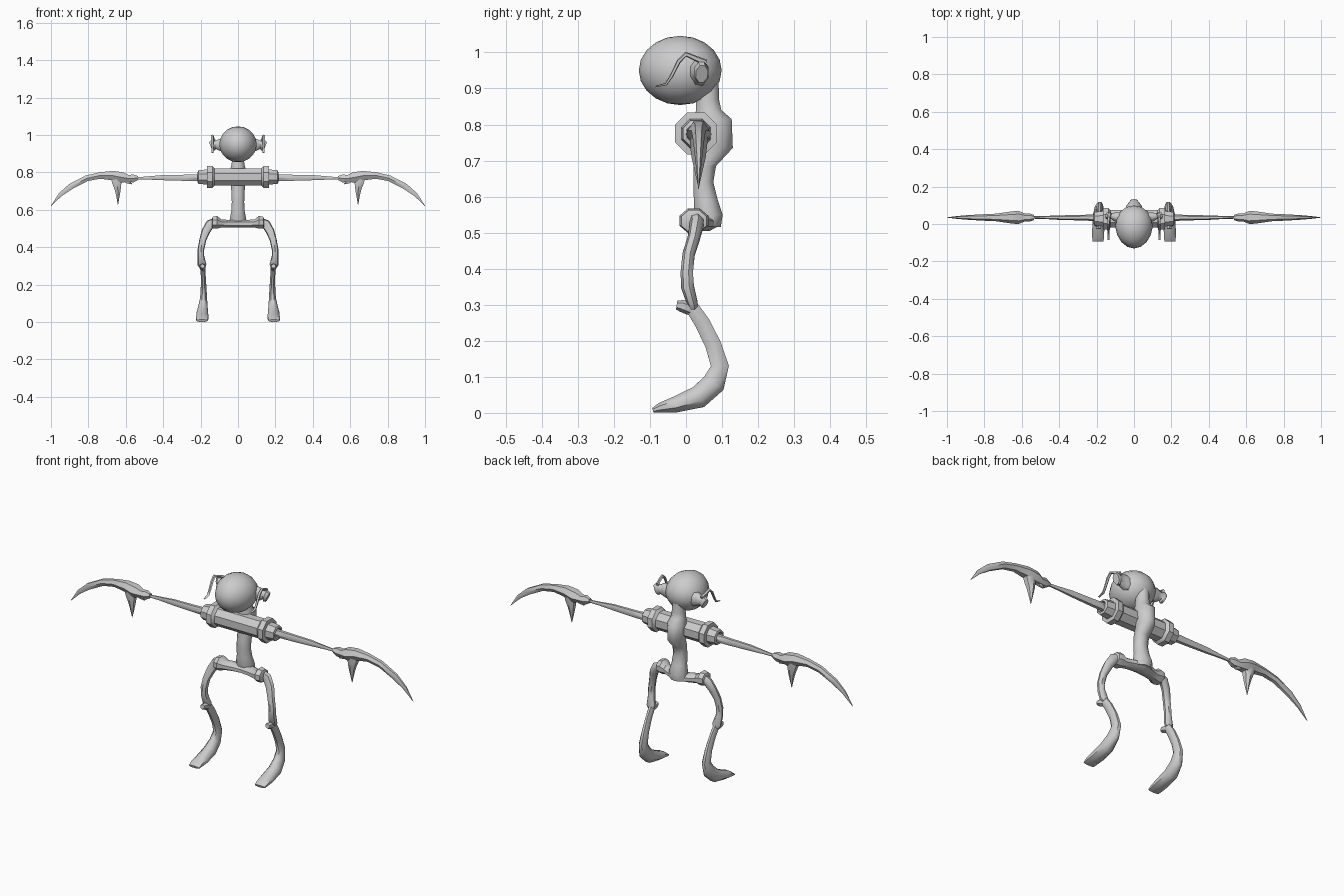
import bpy, bmesh, math
from mathutils import Vector


def finish(obj, mirror=False, angle=50):
    bpy.context.view_layer.objects.active = obj
    for o in bpy.context.selected_objects:
        o.select_set(False)
    obj.select_set(True)
    bpy.ops.object.shade_smooth_by_angle(angle=math.radians(angle))
    if mirror:
        obj.modifiers.new("mirror", 'MIRROR')
    return obj


def loft(name, secs, ref, n=8, mirror=True, axis=None, angle=50):
    """Skin rings (x, y, z, half size along ref, other half size) along a path."""
    bm = bmesh.new()
    ref = Vector(ref)
    pts = [Vector(s[:3]) for s in secs]
    rings = []
    for i, s in enumerate(secs):
        a, b = pts[max(i - 1, 0)], pts[min(i + 1, len(pts) - 1)]
        t = Vector(axis) if axis else (b - a).normalized()
        u = (ref - t * ref.dot(t)).normalized()
        v = t.cross(u)
        ring = []
        for k in range(n):
            w = math.tau * (k + 0.5) / n
            ring.append(bm.verts.new(pts[i] + u * s[3] * math.cos(w) + v * s[4] * math.sin(w)))
        rings.append(ring)
    for p, q in zip(rings, rings[1:]):
        for k in range(n):
            j = (k + 1) % n
            bm.faces.new((p[k], p[j], q[j], q[k]))
    bm.faces.new(rings[0])
    bm.faces.new(rings[-1])
    bmesh.ops.recalc_face_normals(bm, faces=bm.faces)
    mesh = bpy.data.meshes.new(name)
    bm.to_mesh(mesh)
    bm.free()
    obj = bpy.data.objects.new(name, mesh)
    bpy.context.collection.objects.link(obj)
    return finish(obj, mirror, angle)


X, Y, Z = (1, 0, 0), (0, 1, 0), (0, 0, 1)

# Head
bpy.ops.mesh.primitive_uv_sphere_add(segments=16, ring_count=10, location=(0, -0.016, 0.95))
head = bpy.context.object
head.name = "head"
for v in head.data.vertices:
    # narrower face, wider back
    v.co.x *= 0.1 * (1 + 0.08 * v.co.y)
    v.co.y *= 0.115
    v.co.z *= 0.096
finish(head)

# Ears and the thin strands hanging off them
loft("ear", [(0.07, 0.035, 0.945, 0.04, 0.03), (0.10, 0.038, 0.948, 0.034, 0.026),
             (0.122, 0.042, 0.947, 0.022, 0.016), (0.132, 0.042, 0.945, 0.032, 0.022),
             (0.144, 0.044, 0.94, 0.027, 0.018)], Z, 8)
loft("ear_strand", [(0.128, 0.055, 0.972, 0.008, 0.009), (0.134, 0.03, 0.982, 0.008, 0.008),
                    (0.137, 0.0, 0.995, 0.008, 0.007), (0.137, -0.02, 0.975, 0.008, 0.006),
                    (0.137, -0.04, 0.935, 0.007, 0.005), (0.137, -0.055, 0.912, 0.007, 0.004),
                    (0.137, -0.085, 0.905, 0.005, 0.002)], X, 5)

# Neck and spine
loft("spine", [(0, 0.058, 0.93, 0.032, 0.035), (0, 0.06, 0.87, 0.034, 0.034),
               (0, 0.063, 0.84, 0.038, 0.038), (0, 0.075, 0.815, 0.045, 0.056),
               (0, 0.08, 0.735, 0.042, 0.054), (0, 0.052, 0.685, 0.037, 0.034),
               (0, 0.048, 0.64, 0.036, 0.03), (0, 0.055, 0.59, 0.039, 0.036),
               (0, 0.062, 0.55, 0.048, 0.043), (0, 0.065, 0.515, 0.045, 0.034)],
     X, 8, False, axis=(0, 0, -1))

# Shoulder bar with collars and cup-shaped sockets
loft("shoulder_bar", [(x, 0.028, 0.775, r, r) for x, r in
     ((0, 0.05), (0.125, 0.05), (0.137, 0.063), (0.165, 0.063), (0.167, 0.044),
      (0.212, 0.039), (0.216, 0.028), (0.195, 0.022))], Z, 8, axis=X, angle=35)

# Arm
loft("arm", [(0.19, 0.033, 0.772, 0.021, 0.018), (0.28, 0.034, 0.771, 0.019, 0.015),
             (0.40, 0.034, 0.772, 0.016, 0.012), (0.48, 0.035, 0.77, 0.01, 0.008),
             (0.57, 0.035, 0.767, 0.005, 0.006)], Z, 6)

# Hand: wrist knob flowing into one long curved blade
loft("hand_blade", [(0.535, 0.035, 0.77, 0.012, 0.014), (0.56, 0.035, 0.768, 0.025, 0.022),
                    (0.585, 0.035, 0.767, 0.021, 0.022), (0.62, 0.035, 0.773, 0.032, 0.036),
                    (0.67, 0.035, 0.783, 0.029, 0.03), (0.74, 0.035, 0.783, 0.02, 0.02),
                    (0.81, 0.035, 0.768, 0.018, 0.017), (0.895, 0.035, 0.724, 0.018, 0.012),
                    (0.95, 0.035, 0.681, 0.012, 0.007), (0.999, 0.035, 0.622, 0.001, 0.001)],
     Z, 6)
# Downward thumb claw
loft("thumb_claw", [(0.652, 0.035, 0.785, 0.034, 0.024), (0.648, 0.035, 0.745, 0.029, 0.024),
                    (0.643, 0.035, 0.71, 0.019, 0.02), (0.642, 0.035, 0.68, 0.012, 0.013),
                    (0.642, 0.035, 0.627, 0.001, 0.001)], X, 6)
# Small wrist spur
loft("wrist_spur", [(0.61, 0.035, 0.77, 0.02, 0.015), (0.59, 0.035, 0.75, 0.013, 0.012),
                    (0.568, 0.035, 0.738, 0.003, 0.003)], X, 5)

# Pelvis bar with flared hip sockets
loft("pelvis", [(0, 0.05, 0.525, 0.022, 0.04), (0.05, 0.042, 0.525, 0.022, 0.036),
                (0.09, 0.028, 0.527, 0.024, 0.032), (0.112, 0.022, 0.533, 0.037, 0.043),
                (0.135, 0.022, 0.532, 0.033, 0.038), (0.14, 0.022, 0.532, 0.02, 0.023)],
     Z, 8, axis=X, angle=35)

# Thigh
loft("thigh", [(0.115, 0.028, 0.535, 0.022, 0.026), (0.15, 0.03, 0.522, 0.02, 0.026),
               (0.172, 0.022, 0.485, 0.018, 0.023), (0.188, 0.008, 0.44, 0.018, 0.019),
               (0.198, 0.003, 0.39, 0.018, 0.018), (0.198, 0.005, 0.35, 0.019, 0.018),
               (0.192, 0.018, 0.305, 0.016, 0.024), (0.188, 0.022, 0.292, 0.011, 0.018)],
     Y, 7)

# Knee cap
loft("knee", [(0.19, -0.026, 0.299, 0.013, 0.012), (0.19, -0.012, 0.297, 0.017, 0.017),
              (0.188, 0.008, 0.29, 0.016, 0.018), (0.186, 0.025, 0.282, 0.01, 0.014)],
     X, 6)

# Shin curling forward into the foot
loft("shin_and_foot", [(0.188, 0.012, 0.30, 0.014, 0.02), (0.186, 0.045, 0.25, 0.014, 0.023),
                       (0.184, 0.075, 0.19, 0.016, 0.024), (0.184, 0.094, 0.13, 0.02, 0.027),
                       (0.187, 0.077, 0.082, 0.026, 0.035), (0.19, 0.035, 0.044, 0.033, 0.034),
                       (0.191, -0.03, 0.023, 0.035, 0.024), (0.192, -0.072, 0.014, 0.034, 0.015),
                       (0.192, -0.092, 0.007, 0.031, 0.007)], X, 8)

# Flatten the soles onto the floor
for v in bpy.data.objects["shin_and_foot"].data.vertices:
    v.co.z = max(v.co.z, 0.0)
